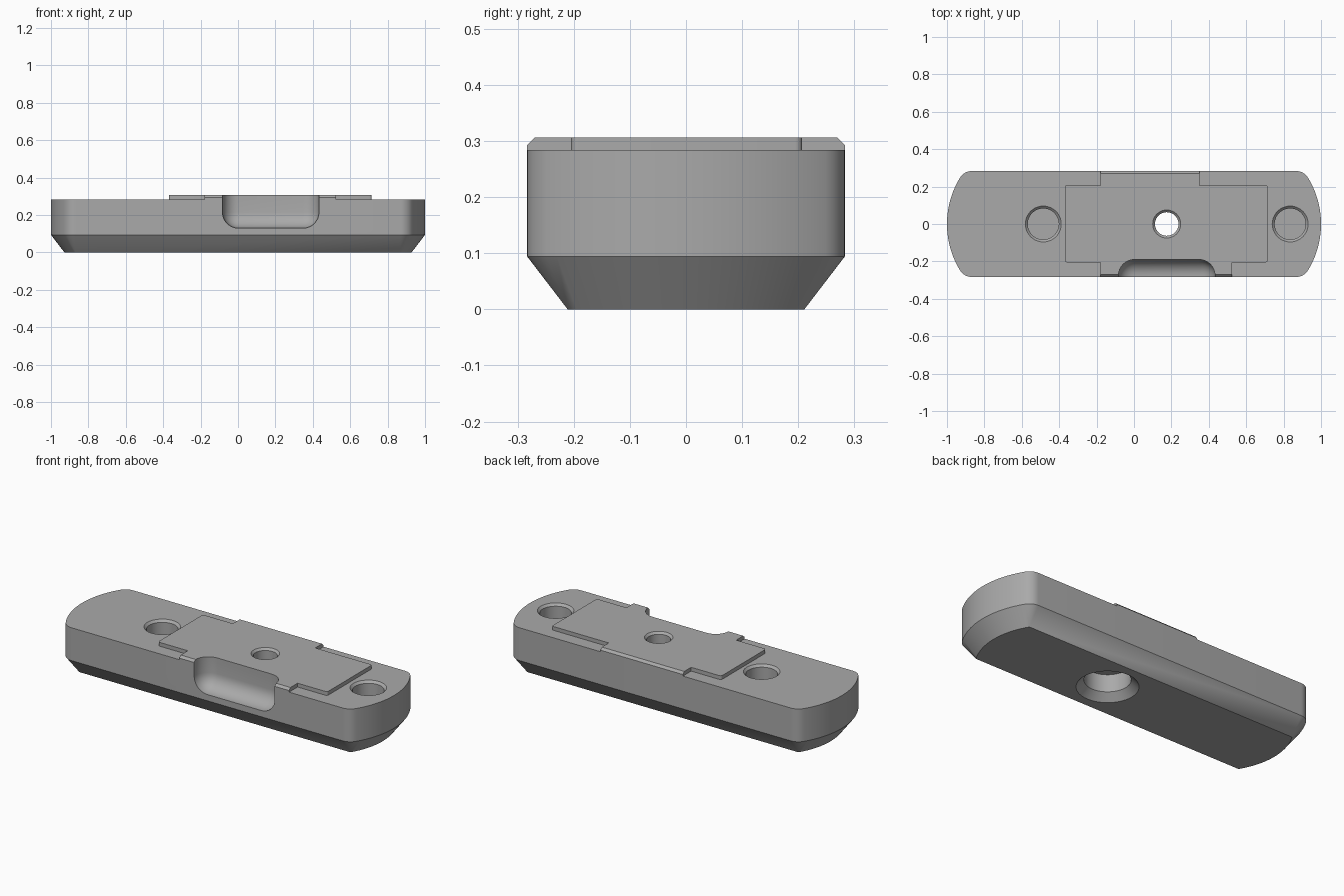
import bpy, bmesh, math
from mathutils import Matrix

if "Cube" in bpy.data.objects:
    bpy.data.objects.remove(bpy.data.objects["Cube"], do_unlink=True)

grey = bpy.data.materials.new("satin_grey")
grey.use_nodes = True
grey.diffuse_color = (0.4, 0.4, 0.4, 1)
grey.node_tree.nodes["Principled BSDF"].inputs["Base Color"].default_value = (0.4, 0.4, 0.4, 1)

HALF_W, END_R, FILLET = 0.283, 0.475, 0.072
TOP, PLATE_TOP, CHAMFER_Z = 0.284, 0.306, 0.094


def finish(name, bm):
    bmesh.ops.remove_doubles(bm, verts=bm.verts, dist=1e-5)
    bmesh.ops.recalc_face_normals(bm, faces=bm.faces)
    mesh = bpy.data.meshes.new(name)
    bm.to_mesh(mesh)
    bm.free()
    mesh.materials.append(grey)
    obj = bpy.data.objects.new(name, mesh)
    bpy.context.collection.objects.link(obj)
    return obj


def loft(bm, rings):
    """Skin a stack of equal-length rings and cap both ends."""
    loops = [[bm.verts.new(p) for p in ring] for ring in rings]
    n = len(loops[0])
    for a, b in zip(loops, loops[1:]):
        for i in range(n):
            j = (i + 1) % n
            bm.faces.new((a[i], a[j], b[j], b[i]))
    bm.faces.new(loops[0][::-1])
    bm.faces.new(loops[-1])


def body_ring(z, inset):
    """Bar outline: straight sides, bowed ends, filleted corners."""
    reach = math.sqrt((END_R - FILLET) ** 2 - (HALF_W - FILLET) ** 2)
    cx, cy = 1 - END_R + reach, HALF_W - FILLET
    meet = math.atan2(cy, reach)
    r, big = FILLET - inset, END_R - inset
    quarter = []
    for i in range(12):
        a = meet * i / 12
        quarter.append((1 - END_R + big * math.cos(a), big * math.sin(a)))
    for i in range(9):
        a = meet + (math.pi / 2 - meet) * i / 8
        quarter.append((cx + r * math.cos(a), cy + r * math.sin(a)))
    half = quarter + [(-x, y) for x, y in reversed(quarter)]
    full = half + [(x, -y) for x, y in half[-2:0:-1]]
    return [(x, y, z) for x, y in full]


def lathe(name, x, profile, sides=48):
    bm = bmesh.new()
    turns = [math.tau * i / sides for i in range(sides)]
    loft(bm, [[(x + r * math.cos(t), r * math.sin(t), z) for t in turns]
              for r, z in profile])
    return finish(name, bm)


def cut(obj, cutters):
    bpy.ops.object.select_all(action='DESELECT')
    bpy.context.view_layer.objects.active = obj
    obj.select_set(True)
    for c in cutters:
        mod = obj.modifiers.new(c.name, 'BOOLEAN')
        mod.operation, mod.solver, mod.object = 'DIFFERENCE', 'EXACT', c
        bpy.ops.object.modifier_apply(modifier=mod.name)
    bpy.ops.object.shade_smooth_by_angle(angle=math.radians(30))


# Bar with a chamfered underside
bm = bmesh.new()
loft(bm, [body_ring(0, FILLET), body_ring(CHAMFER_Z, 0), body_ring(TOP, 0)])
body = finish("bar_body", bm)

# Raised plate with a tab on each long side
outline = [(-0.37, -0.205), (-0.178, -0.205), (-0.178, -HALF_W), (0.525, -HALF_W),
           (0.525, -0.205), (0.715, -0.205), (0.715, 0.207), (0.35, 0.207),
           (0.35, HALF_W), (-0.178, HALF_W), (-0.178, 0.207), (-0.37, 0.207)]
bm = bmesh.new()
loft(bm, [[(x, y, z) for x, y in outline] for z in (TOP, PLATE_TOP)])
corners = [e for e in bm.edges
           if all(v.co.x < -0.36 or v.co.x > 0.71 for v in e.verts)
           and abs(e.verts[0].co.z - e.verts[1].co.z) > 0.01]
bmesh.ops.bevel(bm, geom=corners, offset=0.012, segments=4, profile=0.5, affect='EDGES')
rims = [e for e in bm.edges
        if all(abs(v.co.y) > 0.28 and v.co.z > 0.3 for v in e.verts)]
bmesh.ops.bevel(bm, geom=rims, offset=0.013, segments=1, affect='EDGES')
plate = finish("top_plate", bm)

# Finger pocket cutter with rounded inner edges
X0, X1, Y0, Y1, Z0, Z1 = -0.083, 0.433, -0.6, -0.19, 0.13, 0.6
bm = bmesh.new()
bmesh.ops.create_cube(bm, size=1, matrix=Matrix.Translation(
    ((X0 + X1) / 2, (Y0 + Y1) / 2, (Z0 + Z1) / 2))
    @ Matrix.Diagonal((X1 - X0, Y1 - Y0, Z1 - Z0, 1)))
inner = []
for e in bm.edges:
    back = all(v.co.y > -0.3 for v in e.verts)
    low = all(v.co.z < 0.2 for v in e.verts)
    front = all(v.co.y < -0.3 for v in e.verts)
    high = all(v.co.z > 0.2 for v in e.verts)
    if (back or low) and not front and not high:
        inner.append(e)
bmesh.ops.bevel(bm, geom=inner, offset=0.085, segments=8, profile=0.5, affect='EDGES')
pocket = finish("pocket_cutter", bm)

# Countersunk hole cutters
centre = lathe("centre_hole_cutter", 0.175,
               [(0.17, -0.01), (0.12, 0.04), (0.12, 0.14), (0.063, 0.14),
                (0.063, 0.294), (0.085, 0.316)])
sides = [lathe("side_hole_cutter", x, [(0.083, 0.14), (0.083, 0.271), (0.106, 0.294)])
         for x in (-0.485, 0.835)]

cut(body, [pocket, centre] + sides)
cut(plate, [pocket, centre])
for c in [pocket, centre] + sides:
    bpy.data.objects.remove(c, do_unlink=True)
